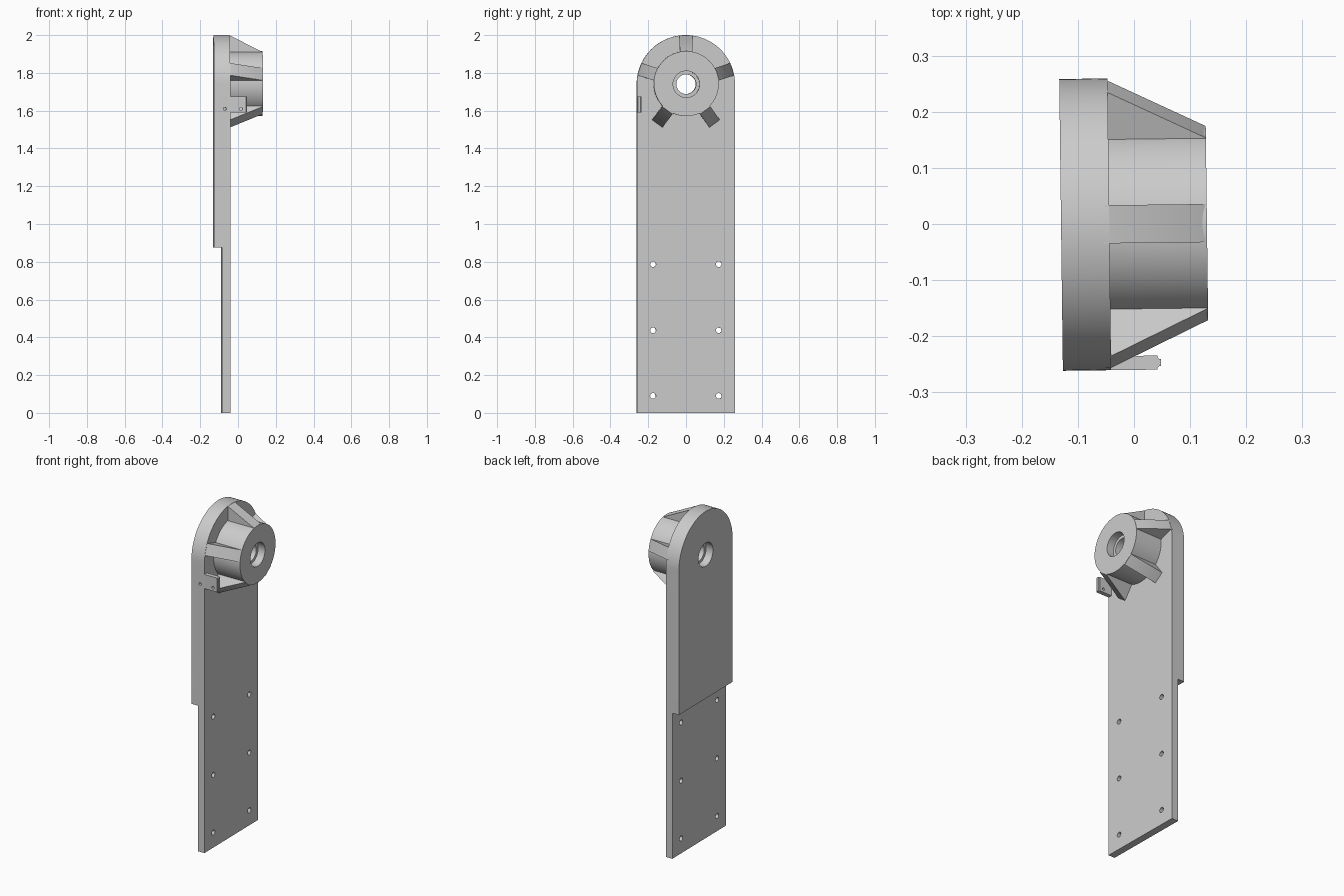
import bpy, bmesh, math
from mathutils import Matrix, Vector

cube = bpy.data.objects.get("Cube")
if cube:
    bpy.data.objects.remove(cube)

# Main sizes
BACK, STEP, FACE, TIP = -0.13, -0.087, -0.044, 0.13
HALF, AXIS = 0.26, 1.74
STEP_Z = 0.875
HUB_R = 0.172
SKEW = Matrix.Rotation(0.0125, 4, 'Z')

grey = bpy.data.materials.new("plain_grey")
GREY = (0.6, 0.6, 0.6, 1)
grey.use_nodes = True
grey.diffuse_color = GREY
grey.node_tree.nodes["Principled BSDF"].inputs["Base Color"].default_value = GREY


def add(name, bm):
    bmesh.ops.recalc_face_normals(bm, faces=bm.faces)
    mesh = bpy.data.meshes.new(name)
    bm.to_mesh(mesh)
    bm.free()
    mesh.materials.append(grey)
    obj = bpy.data.objects.new(name, mesh)
    bpy.context.collection.objects.link(obj)
    return obj


def extrude(name, points, offset):
    """Prism from a flat outline swept along offset."""
    bm = bmesh.new()
    face = bm.faces.new([bm.verts.new(p) for p in points])
    result = bmesh.ops.extrude_face_region(bm, geom=[face], use_keep_orig=True)
    moved = [v for v in result["geom"] if isinstance(v, bmesh.types.BMVert)]
    bmesh.ops.translate(bm, verts=moved, vec=Vector(offset))
    return add(name, bm)


def box(name, x0, x1, y0, y1, z0, z1):
    outline = [(x0, y0, z0), (x0, y1, z0), (x0, y1, z1), (x0, y0, z1)]
    return extrude(name, outline, (x1 - x0, 0, 0))


def rod(name, x0, x1, r, y=0.0, z=AXIS, sides=64):
    """Cylinder along x."""
    turns = [math.tau * i / sides for i in range(sides)]
    outline = [(x0, y + r * math.cos(a), z + r * math.sin(a)) for a in turns]
    return extrude(name, outline, (x1 - x0, 0, 0))


def pin(name, x, z, y0, y1, r, sides=24):
    """Cylinder along y."""
    turns = [math.tau * i / sides for i in range(sides)]
    outline = [(x + r * math.cos(a), y0, z + r * math.sin(a)) for a in turns]
    return extrude(name, outline, (0, y1 - y0, 0))


def cut(obj, cutters):
    for c in cutters:
        mod = obj.modifiers.new("cut", 'BOOLEAN')
        mod.operation, mod.solver, mod.object = 'DIFFERENCE', 'EXACT', c
    deps = bpy.context.evaluated_depsgraph_get()
    deps.update()
    mesh = bpy.data.meshes.new_from_object(obj.evaluated_get(deps))
    obj.modifiers.clear()
    obj.data = mesh


# Arched arm plate, thick above and thin below
arc = [math.pi * i / 64 for i in range(65)]
arch = [(BACK, HALF * math.cos(a), AXIS + HALF * math.sin(a)) for a in arc]
arch += [(BACK, -HALF, 0), (BACK, HALF, 0)]
arm = extrude("arm_plate", arch, (FACE - BACK, 0, 0))

# Hub and five tapered ribs
hub = rod("hub", FACE - 0.002, TIP, HUB_R, z=AXIS + 0.003)
ribs = []
for i in range(5):
    w = 0.034
    side = [(FACE - 0.01, -w, 0.1), (FACE - 0.01, -w, 0.258), (FACE, -w, 0.258),
            (TIP - 0.0005, -w, HUB_R - 0.001), (TIP - 0.0005, -w, 0.1)]
    rib = extrude(f"rib_{i + 1}", side, (0, 2 * w, 0))
    turn = Matrix.Translation((0, 0, AXIS)) @ Matrix.Rotation(math.tau * i / 5, 4, 'X')
    rib.data.transform(turn)
    ribs.append(rib)

# Small side tab with rounded outer corners
tab = box("side_tab", FACE, 0.045, -HALF, -0.235, 1.59, 1.675)
bm = bmesh.new()
bm.from_mesh(tab.data)
corners = [e for e in bm.edges if all(v.co.x > 0 for v in e.verts)
           and abs(e.verts[0].co.y - e.verts[1].co.y) < 0.001]
bmesh.ops.bevel(bm, geom=corners, offset=0.006, segments=3, affect='EDGES')
bm.to_mesh(tab.data)
bm.free()

# Bore with a bearing pocket at each end, bolt holes, sensor holes
bore = rod("bore_cutter", -0.3, 0.3, 0.052)
front_pocket = rod("front_pocket_cutter", TIP - 0.045, 0.3, 0.07)
back_pocket = rod("back_pocket_cutter", -0.3, BACK + 0.045, 0.07)
step = box("step_cutter", -0.3, STEP, -0.5, 0.5, -0.1, STEP_Z)
bolts = [rod("bolt_cutter", -0.2, 0.1, 0.015, s * 0.174, z, 24)
         for s in (-1, 1) for z in (0.09, 0.437, 0.787)]
plate_pin = pin("plate_pin_cutter", -0.073, 1.61, -0.4, -0.16, 0.008)
tab_pin = pin("tab_pin_cutter", 0.012, 1.61, -0.4, -0.2, 0.008)

cut(arm, [step, bore, back_pocket, plate_pin] + bolts)
cut(hub, [bore, front_pocket])
cut(tab, [tab_pin])
for c in [bore, front_pocket, back_pocket, step, plate_pin, tab_pin] + bolts:
    bpy.data.objects.remove(c)

# Slight turn of the whole bracket, smooth curves with sharp edges
for obj in [arm, hub, tab] + ribs:
    obj.data.transform(SKEW)
    bpy.ops.object.select_all(action='DESELECT')
    obj.select_set(True)
    bpy.context.view_layer.objects.active = obj
    bpy.ops.object.shade_smooth_by_angle(angle=math.radians(30))
